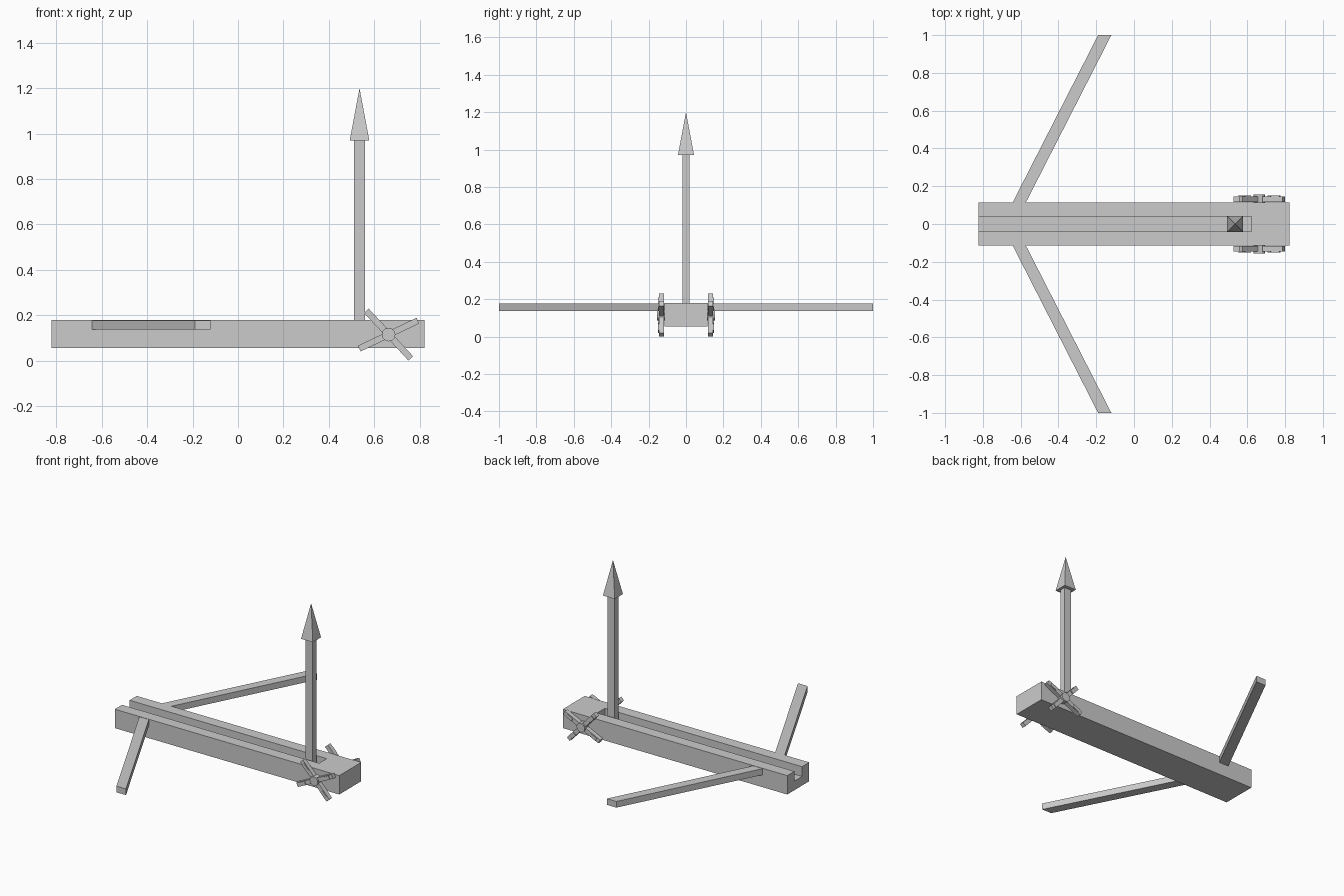
import bpy
import math
from mathutils import Matrix, Vector

if "Cube" in bpy.data.objects:
    bpy.data.objects.remove(bpy.data.objects["Cube"])


def mesh_object(name, verts, faces):
    mesh = bpy.data.meshes.new(name)
    mesh.from_pydata(verts, [], faces)
    mesh.update()
    obj = bpy.data.objects.new(name, mesh)
    bpy.context.collection.objects.link(obj)
    return obj


def prism(name, outline, offset, matrix=Matrix()):
    """Extrude a counter-clockwise outline (seen against the offset) by offset."""
    n = len(outline)
    bottom = [Vector(p) for p in outline]
    verts = bottom + [p + Vector(offset) for p in bottom]
    faces = [tuple(reversed(range(n))), tuple(range(n, 2 * n))]
    faces += [(i, (i + 1) % n, (i + 1) % n + n, i + n) for i in range(n)]
    return mesh_object(name, [matrix @ v for v in verts], faces)


def box(name, x0, x1, y0, y1, z0, z1, matrix=Matrix()):
    outline = [(x0, y0, z0), (x1, y0, z0), (x1, y1, z0), (x0, y1, z0)]
    return prism(name, outline, (0, 0, z1 - z0), matrix)


# Stock with a bolt groove open at one end
stock = box("stock", -0.822, 0.822, -0.115, 0.115, 0.055, 0.18)
cutter = box("groove_cutter", -0.9, 0.622, -0.04, 0.04, 0.115, 0.25)
cutter.hide_render = True
cut = stock.modifiers.new("groove", 'BOOLEAN')
cut.operation = 'DIFFERENCE'
cut.solver = 'EXACT'
cut.object = cutter
bpy.context.view_layer.objects.active = stock
stock.select_set(True)
bpy.ops.object.modifier_apply(modifier=cut.name)
bpy.data.objects.remove(cutter)

# Upright bolt: shaft and four-sided head
BX = 0.535
box("bolt_shaft", BX - 0.025, BX + 0.025, -0.02, 0.02, 0.115, 0.98)
h = 0.043
mesh_object("bolt_head",
            [(BX - h, -h, 0.97), (BX + h, -h, 0.97), (BX + h, h, 0.97),
             (BX - h, h, 0.97), (BX, 0, 1.2)],
            [(3, 2, 1, 0), (0, 1, 4), (1, 2, 4), (2, 3, 4), (3, 0, 4)])

for side, label in ((1, "left"), (-1, "right")):
    # Swept bow arm with its tip cut parallel to the stock
    arm = [(-0.643, 0.113, 0.137), (-0.573, 0.113, 0.137),
           (-0.12, 1.0, 0.137), (-0.19, 1.0, 0.137)]
    outline = [(x, y * side, z) for x, y, z in arm][::side]
    prism(f"bow_arm_{label}", outline, (0, 0, 0.041))

    # Winding handle: hub, two crossed bars, thin raised end plates
    centre = Matrix.Translation((0.663, 0, 0.115))
    bpy.ops.mesh.primitive_cylinder_add(
        vertices=12, radius=0.03, depth=0.05,
        location=(0.663, side * 0.13, 0.115), rotation=(math.pi / 2, 0, 0))
    bpy.context.object.name = f"winch_hub_{label}"
    for i, angle in enumerate((25.5, 133)):
        spin = centre @ Matrix.Rotation(math.radians(-angle), 4, 'Y')
        lo, hi = sorted((side * 0.117, side * 0.145))
        box(f"winch_bar_{label}_{i}", -0.143, 0.143, lo, hi, -0.014, 0.014, spin)
        lo, hi = sorted((side * 0.14, side * 0.15))
        for x0, x1 in ((-0.12, -0.075), (0.075, 0.12)):
            box(f"winch_plate_{label}_{i}", x0, x1, lo, hi, -0.011, 0.011, spin)
